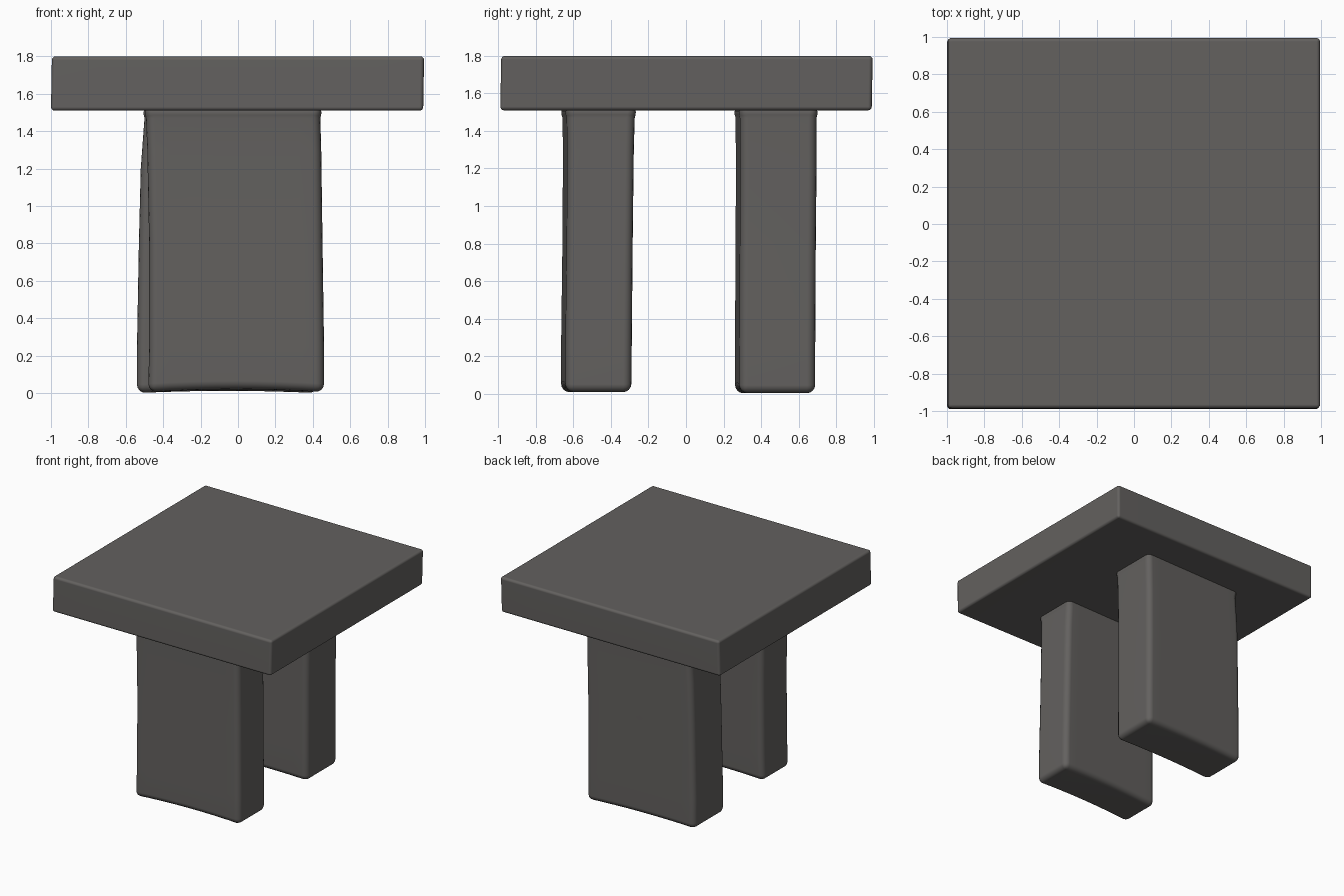
import bpy, bmesh

cube = bpy.data.objects.get("Cube")
if cube:
    bpy.data.objects.remove(cube, do_unlink=True)

grey = bpy.data.materials.new("dark_warm_grey")
grey.use_nodes = True
colour = (0.125, 0.119, 0.114, 1)
grey.diffuse_color = colour
grey.node_tree.nodes["Principled BSDF"].inputs["Base Color"].default_value = colour


def block(name, sections, radius, skew=0.0, arch=0.0, columns=8):
    """Loft rounded box from (z, x0, x1, y0, y1); skew shifts the -x end in y,
    arch lifts the middle of the underside."""
    bm = bmesh.new()
    rows = []
    for i, (z, x0, x1, y0, y1) in enumerate(sections):
        front, back = [], []
        for c in range(columns + 1):
            t = c / columns
            x = x0 + (x1 - x0) * t
            dy = skew * (1 - t)
            zz = z + (arch * 4 * t * (1 - t) if i == 0 else 0)
            front.append(bm.verts.new((x, y0 + dy, zz)))
            back.append(bm.verts.new((x, y1 + dy, zz)))
        rows.append((front, back))
    for lower, upper in zip(rows, rows[1:]):
        a = lower[0] + lower[1][::-1]
        b = upper[0] + upper[1][::-1]
        for k in range(len(a)):
            n = (k + 1) % len(a)
            bm.faces.new((a[k], a[n], b[n], b[k]))
    for front, back in (rows[0], rows[-1]):
        for c in range(columns):
            bm.faces.new((front[c], front[c + 1], back[c + 1], back[c]))
    bmesh.ops.recalc_face_normals(bm, faces=bm.faces)
    mesh = bpy.data.meshes.new(name)
    bm.to_mesh(mesh)
    bm.free()
    mesh.materials.append(grey)
    obj = bpy.data.objects.new(name, mesh)
    bpy.context.collection.objects.link(obj)
    bevel = obj.modifiers.new("rounded_edges", "BEVEL")
    bevel.width = radius
    bevel.segments = 4
    bevel.limit_method = "ANGLE"
    bevel.angle_limit = 0.8
    mesh.shade_smooth()
    normals = obj.modifiers.new("even_shading", "WEIGHTED_NORMAL")
    normals.keep_sharp = True
    return obj


# Square top slab
block("table_top", [(1.51, -1, 0.99, -0.99, 0.99),
                    (1.80, -0.995, 0.995, -0.985, 0.995)], 0.02)

# Front slab leg, slightly skewed with an arched foot
block("front_leg", [(0.005, -0.48, 0.46, -0.642, -0.29),
                    (0.25, -0.475, 0.46, -0.642, -0.288),
                    (0.8, -0.475, 0.452, -0.635, -0.283),
                    (1.3, -0.485, 0.445, -0.632, -0.277),
                    (1.47, -0.492, 0.44, -0.635, -0.272),
                    (1.53, -0.51, 0.457, -0.652, -0.255)], 0.045, -0.025, 0.015)

# Back slab leg, flaring towards the foot
block("back_leg", [(0.0, -0.54, 0.425, 0.285, 0.69),
                   (0.25, -0.54, 0.425, 0.285, 0.69),
                   (0.8, -0.53, 0.425, 0.288, 0.693),
                   (1.2, -0.52, 0.43, 0.29, 0.697),
                   (1.47, -0.5, 0.435, 0.288, 0.697),
                   (1.53, -0.515, 0.45, 0.272, 0.712)], 0.045, -0.025, 0.012)
